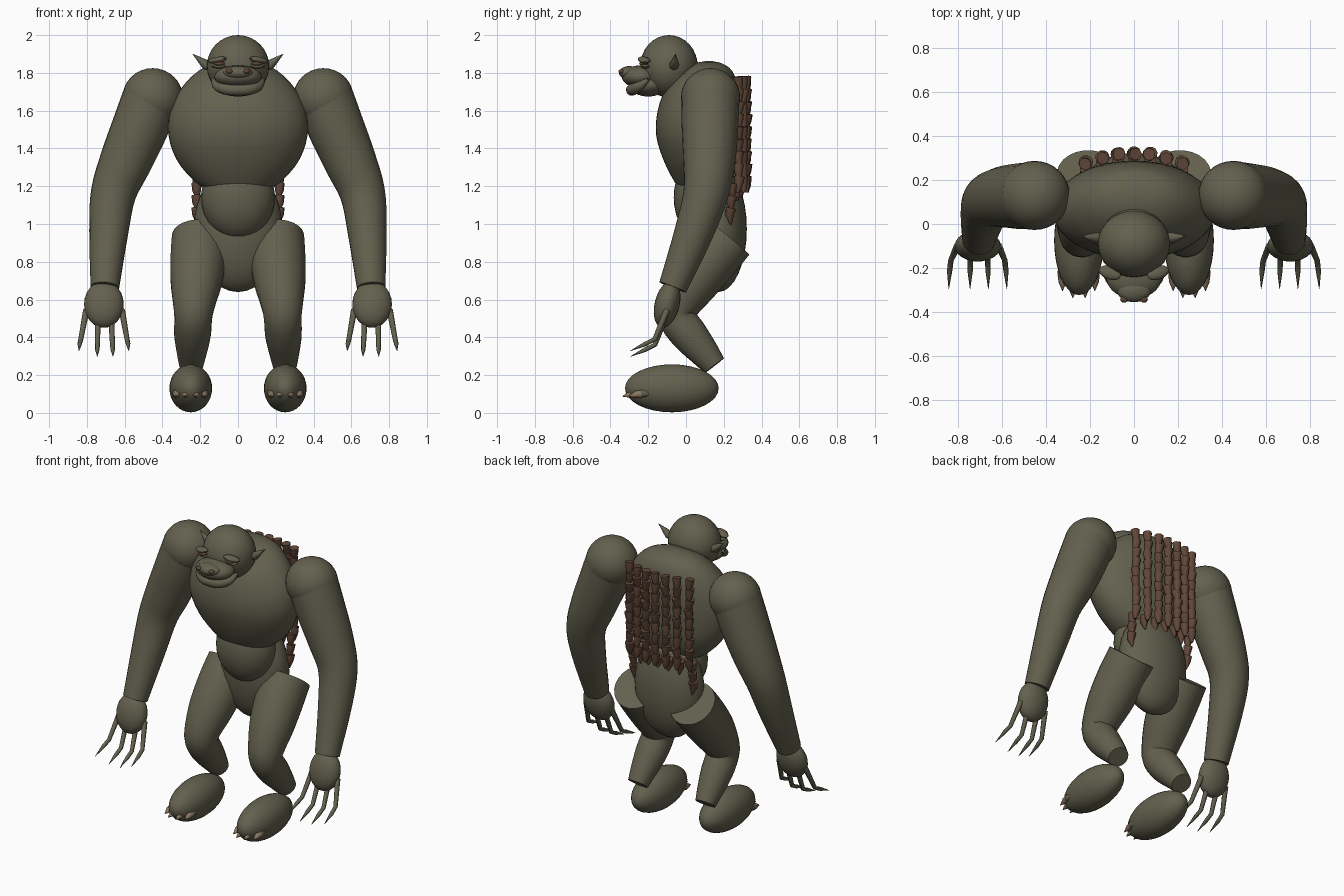
import bpy, bmesh, math, random
from mathutils import Vector, Matrix, Euler

random.seed(4)
if "Cube" in bpy.data.objects:
    bpy.data.objects.remove(bpy.data.objects["Cube"])


def material(name, rgb):
    m = bpy.data.materials.new(name)
    m.use_nodes = True
    m.diffuse_color = (*rgb, 1)
    bsdf = m.node_tree.nodes["Principled BSDF"]
    bsdf.inputs["Base Color"].default_value = (*rgb, 1)
    bsdf.inputs["Roughness"].default_value = 0.8
    return m


SKIN = material("olive skin", (0.125, 0.118, 0.076))
BROWN = material("brown braid", (0.12, 0.064, 0.04))
CLAW = material("tan claw", (0.26, 0.19, 0.125))


def finish(name, bm, mat, angle=50):
    bmesh.ops.recalc_face_normals(bm, faces=bm.faces)
    mesh = bpy.data.meshes.new(name)
    bm.to_mesh(mesh)
    bm.free()
    mesh.materials.append(mat)
    ob = bpy.data.objects.new(name, mesh)
    bpy.context.collection.objects.link(ob)
    bpy.ops.object.select_all(action="DESELECT")
    ob.select_set(True)
    bpy.context.view_layer.objects.active = ob
    bpy.ops.object.shade_smooth_by_angle(angle=math.radians(angle))
    return ob


def ball(name, centre, radii, mat=SKIN, rot=(0, 0, 0), seg=32):
    """Ellipsoid, rotated by degrees."""
    bm = bmesh.new()
    turn = Euler([math.radians(a) for a in rot]).to_matrix().to_4x4()
    bmesh.ops.create_uvsphere(bm, u_segments=seg, v_segments=seg // 2, radius=1,
                              matrix=Matrix.Translation(centre) @ turn @ Matrix.Diagonal((*radii, 1)))
    return finish(name, bm, mat)


def smooth_path(points, steps):
    """Catmull-Rom path through points of four values."""
    p = [Vector(q) for q in points]
    p = [p[0] * 2 - p[1]] + p + [p[-1] * 2 - p[-2]]
    out = []
    for a, b, c, d in zip(p, p[1:], p[2:], p[3:]):
        for i in range(steps):
            t = i / steps
            out.append(0.5 * (2 * b + (c - a) * t + (2 * a - 5 * b + 4 * c - d) * t * t
                              + (3 * b - a - 3 * c + d) * t ** 3))
    return out + [p[-2]]


def add_ring(bm, centre, u, v, sides):
    turns = [math.tau * k / sides for k in range(sides)]
    return [bm.verts.new(centre + u * math.cos(a) + v * math.sin(a)) for a in turns]


def bridge(bm, rings):
    for r, s in zip(rings, rings[1:]):
        for k in range(len(r)):
            n = (k + 1) % len(r)
            bm.faces.new((r[k], r[n], s[n], s[k]))
    bm.faces.new(rings[0][::-1])
    bm.faces.new(rings[-1])


def add_tube(bm, points, steps=1, sides=24):
    """Round tube through (x, y, z, radius) points, without twist."""
    path = smooth_path(points, steps)
    rings = []
    u = None
    for i, q in enumerate(path):
        tangent = (path[min(i + 1, len(path) - 1)] - path[max(i - 1, 0)]).to_3d().normalized()
        if u is None:
            u = tangent.orthogonal()
        u = (u - tangent * u.dot(tangent)).normalized()
        rings.append(add_ring(bm, q.to_3d(), u * q.w, tangent.cross(u) * q.w, sides))
    bridge(bm, rings)


def tube(name, points, mat=SKIN, steps=1, sides=24):
    bm = bmesh.new()
    add_tube(bm, points, steps, sides)
    return finish(name, bm, mat)


def side_points(s, points):
    return [(s * x, y, z, r) for x, y, z, r in points]


# Chest as a stack of ellipses: centre y, height, half width, half depth
bm = bmesh.new()
bridge(bm, [add_ring(bm, Vector((0, y, z)), Vector((rx, 0, 0)), Vector((0, ry, 0)), 40)
            for y, z, rx, ry in smooth_path([
                (0.09, 1.14, 0.03, 0.03), (0.09, 1.17, 0.14, 0.11), (0.09, 1.23, 0.235, 0.155),
                (0.08, 1.34, 0.325, 0.2), (0.065, 1.47, 0.368, 0.223), (0.068, 1.6, 0.36, 0.218),
                (0.085, 1.72, 0.3, 0.19), (0.11, 1.81, 0.21, 0.135), (0.12, 1.85, 0.12, 0.07),
                (0.12, 1.863, 0.02, 0.015)], 3)])
finish("chest", bm, SKIN)

# Lower torso
ball("belly", (0, 0.085, 1.14), (0.195, 0.15, 0.225))
ball("pelvis", (0, 0.172, 0.975), (0.235, 0.15, 0.335))
ball("neck", (0, 0, 1.75), (0.15, 0.14, 0.12))

# Head and muzzle
ball("head", (0, -0.09, 1.835), (0.165, 0.152, 0.165))
ball("muzzle", (0, -0.24, 1.78), (0.126, 0.1, 0.06))
ball("nose", (0, -0.3, 1.8), (0.078, 0.055, 0.036))
ball("jaw", (0, -0.2, 1.735), (0.122, 0.1, 0.06))
lip = [(0.132, -0.2, 1.765, 0.01), (0.11, -0.245, 1.73, 0.025), (0.058, -0.28, 1.713, 0.031)]
tube("lower_lip", lip + [(0, -0.287, 1.71, 0.031)] + side_points(-1, lip[::-1]), steps=3, sides=12)

for s, side in ((1, "left"), (-1, "right")):
    # Face details
    ball(side + "_nostril", (s * 0.045, -0.342, 1.808), (0.018, 0.016, 0.012), BROWN, seg=12)
    ball(side + "_brow", (s * 0.11, -0.222, 1.868), (0.053, 0.03, 0.017), rot=(0, s * 10, s * 20), seg=16)
    ball(side + "_eye", (s * 0.1, -0.226, 1.849), (0.03, 0.022, 0.012), BROWN, seg=16)
    ball(side + "_eyelid", (s * 0.1, -0.215, 1.835), (0.042, 0.026, 0.012), seg=16)
    tube(side + "_ear", side_points(s, [(0.14, -0.065, 1.83, 0.02), (0.17, -0.063, 1.842, 0.026),
                                        (0.2, -0.06, 1.868, 0.016), (0.24, -0.055, 1.9, 0.001)]), sides=8)

    # Arm
    ball(side + "_shoulder", (s * 0.452, 0.13, 1.668), (0.16, 0.157, 0.157))
    tube(side + "_arm", side_points(s, [
        (0.455, 0.13, 1.68, 0.152), (0.515, 0.127, 1.52, 0.15), (0.595, 0.123, 1.33, 0.138),
        (0.66, 0.105, 1.16, 0.12), (0.685, 0.04, 0.95, 0.103), (0.705, -0.07, 0.665, 0.076)]), steps=4)
    ball(side + "_hand", (s * 0.71, -0.1, 0.575), (0.105, 0.066, 0.127), rot=(-14, 0, 0), seg=24)

    # Fingers, each a bent taper
    for i, (x0, x1, drop) in enumerate(((0.615, 0.578, 0.03), (0.672, 0.662, 0),
                                        (0.742, 0.745, 0), (0.803, 0.842, 0.03))):
        xm = x0 + (x1 - x0) * 0.75
        tube(f"{side}_finger_{i}", side_points(s, [
            (x0, -0.1, 0.53 + drop / 2, 0.017), (xm, -0.165, 0.36 + drop, 0.013),
            (x0 + (x1 - x0) * 0.9, -0.215, 0.335 + drop, 0.012),
            (x1, -0.295, 0.298 + drop, 0.001)]), sides=8)

    # Leg, one bent tube from hip to ankle
    tube(side + "_leg", side_points(s, [
        (0.204, 0.222, 0.93, 0.147), (0.21, 0.132, 0.82, 0.148), (0.222, 0.035, 0.69, 0.136),
        (0.233, -0.035, 0.575, 0.112), (0.237, -0.045, 0.5, 0.1), (0.241, 0.02, 0.41, 0.097),
        (0.245, 0.095, 0.32, 0.08), (0.248, 0.15, 0.25, 0.064)]), steps=3)
    ball(side + "_foot", (s * 0.25, -0.075, 0.13), (0.113, 0.248, 0.127), seg=32)

    # Toes with claws
    for i, (x, y) in enumerate(((0.178, -0.23), (0.222, -0.262), (0.278, -0.262), (0.325, -0.23))):
        ball(f"{side}_toe_{i}", (s * x, y + 0.01, 0.104), (0.023, 0.04, 0.022), seg=12)
        tube(f"{side}_toe_claw_{i}", side_points(s, [
            (x, y - 0.005, 0.1, 0.022), (x, y - 0.035, 0.098, 0.018), (x, y - 0.075, 0.087, 0.001)]),
            CLAW, sides=8)

# Braided locks on the back, each a chain of overlapping tapered links
PITCH = 0.066
for k in range(-3, 4):
    x = k * 0.073
    y = 0.322 - 0.0048 * k * k
    bm = bmesh.new()
    for j in range(9):
        z = 1.78 - j * PITCH
        dx, dy = random.uniform(-0.007, 0.007), random.uniform(-0.007, 0.007)
        add_tube(bm, [(x + dx, y + dy, z, 0.028), (x, y, z - 0.045, 0.023),
                      (x - dx, y - dy, z - 0.085, 0.008)], sides=10)
    # Loose ends curl in to the body, longest at the outer locks
    z = 1.215
    for j in range(3 if abs(k) == 3 else 1):
        yy = y - 0.028 - 0.006 * j
        add_tube(bm, [(x, yy, z, 0.028), (x, yy - 0.008, z - 0.04, 0.023),
                      (x * 0.97, yy - 0.002, z - 0.09, 0.004)], sides=10)
        z -= 0.065
    finish(f"back_lock_{k + 4}", bm, BROWN, 40)
